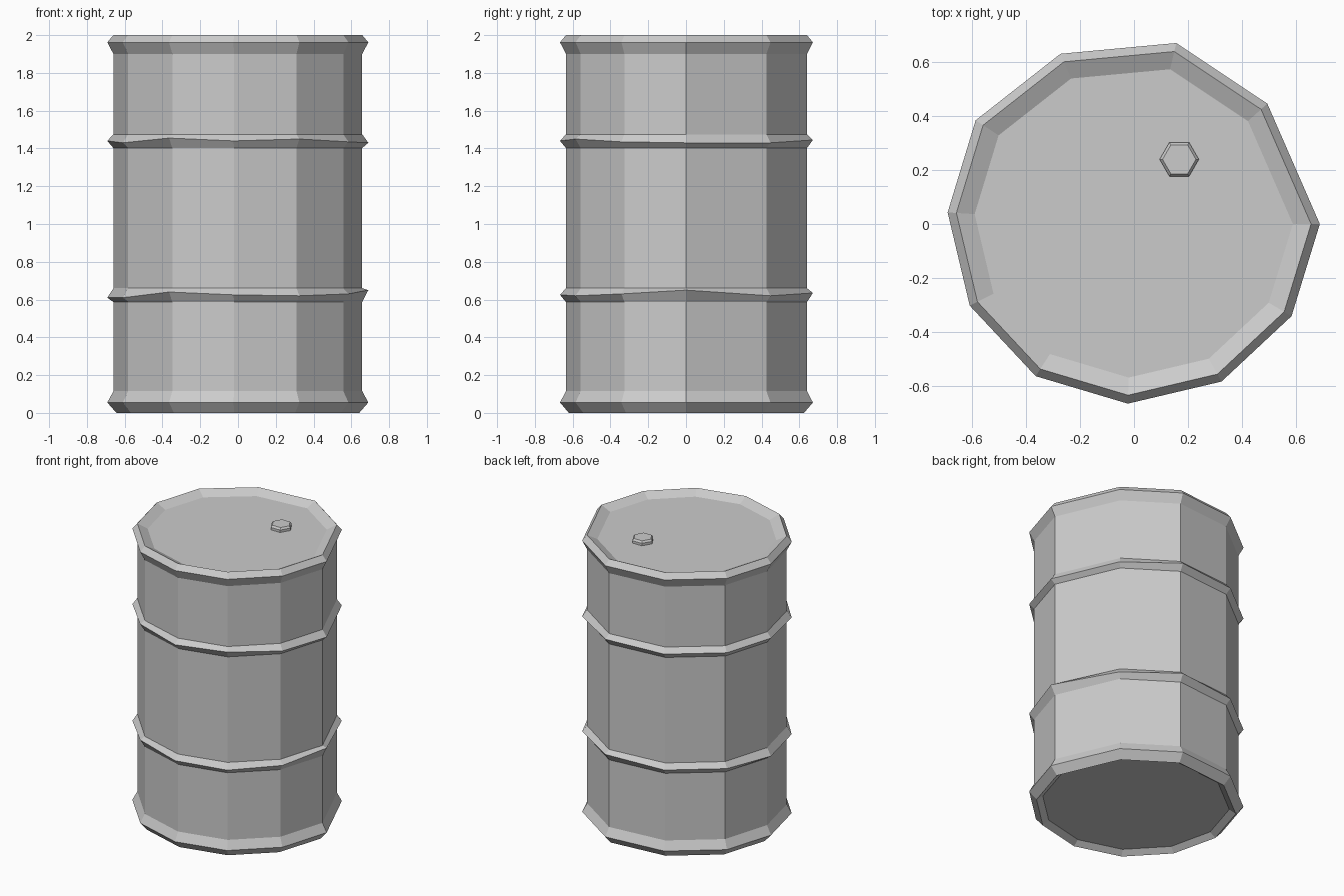
import bpy, bmesh, math

if "Cube" in bpy.data.objects:
    bpy.data.objects.remove(bpy.data.objects["Cube"])

# Uneven 11-sided outline of the drum (outermost rim, seen from above)
RING = [(0.69, 0), (0.495, 0.447), (0.157, 0.672), (-0.273, 0.632), (-0.588, 0.385),
        (-0.692, 0.043), (-0.61, -0.303), (-0.365, -0.565), (-0.023, -0.667),
        (0.325, -0.585), (0.585, -0.342)]
# Hand-made wobble of each rib, per side
LOW = [.025, -.005, .01, 0, 0, -.015, -.015, .015, 0, -.005, .005]
HIGH = [-.01, -.01, .005, 0, 0, 0, -.01, .015, 0, .01, -.005]
FLAT = [0] * 11


def loft(name, rings):
    """Skin stacked closed loops and cap both ends."""
    bm = bmesh.new()
    loops = [[bm.verts.new(p) for p in r] for r in rings]
    n = len(loops[0])
    for a, b in zip(loops, loops[1:]):
        for i in range(n):
            j = (i + 1) % n
            bm.faces.new((a[i], a[j], b[j], b[i]))
    bm.faces.new(loops[0][::-1])
    bm.faces.new(loops[-1])
    bmesh.ops.recalc_face_normals(bm, faces=bm.faces)
    me = bpy.data.meshes.new(name)
    bm.to_mesh(me)
    bm.free()
    ob = bpy.data.objects.new(name, me)
    bpy.context.collection.objects.link(ob)
    return ob


# Profile from recessed base to recessed lid: scale, height, wobble
B = 0.953
profile = [(0.87, 0.03, FLAT), (0.93, 0.0, FLAT), (1.0, 0.055, FLAT), (B, 0.115, FLAT)]
for z, wobble in ((0.625, LOW), (1.44, HIGH)):
    profile += [(B, z - 0.038, FLAT), (1.0, z, wobble), (B, z + 0.035, FLAT)]
profile += [(B, 1.90, FLAT), (1.0, 1.962, FLAT), (B, 2.0, FLAT), (0.855, 1.968, FLAT)]
loft("drum_body", [[(x * s, y * s, z + w) for (x, y), w in zip(RING, wob)]
                   for s, z, wob in profile])

# Hexagonal filler cap on the lid
hexagon = lambda r, z: [(0.168 + r * math.cos(i * math.pi / 3),
                         0.24 + r * math.sin(i * math.pi / 3), z) for i in range(6)]
loft("filler_cap", [hexagon(0.073, 1.96), hexagon(0.073, 1.985), hexagon(0.062, 1.998)])
